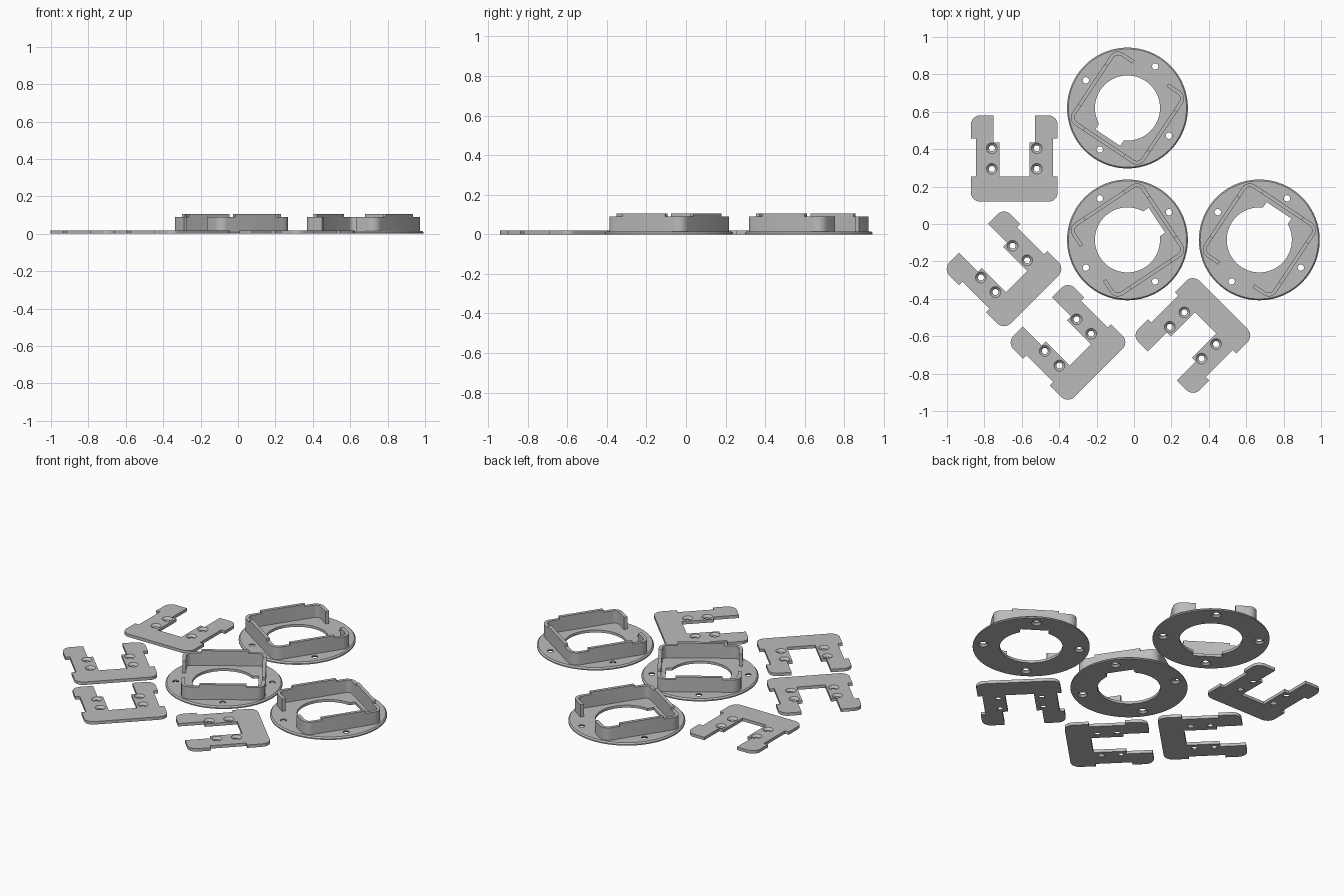
import bpy, bmesh, math
from mathutils import Matrix, Vector

if "Cube" in bpy.data.objects:
    bpy.data.objects.remove(bpy.data.objects["Cube"])

grey = bpy.data.materials.new("light_grey")
grey.diffuse_color = (0.5, 0.5, 0.5, 1)
grey.use_nodes = True
grey.node_tree.nodes["Principled BSDF"].inputs["Base Color"].default_value = grey.diffuse_color


def finish(name, bm):
    bmesh.ops.recalc_face_normals(bm, faces=bm.faces)
    mesh = bpy.data.meshes.new(name)
    bm.to_mesh(mesh)
    bm.free()
    mesh.materials.append(grey)
    ob = bpy.data.objects.new(name, mesh)
    bpy.context.collection.objects.link(ob)
    return ob


def rounded(points, steps=6):
    """Outline from (x, y, corner radius) points."""
    out = []
    for i, (x, y, r) in enumerate(points):
        p = Vector((x, y))
        if not r:
            out.append(p)
            continue
        a = (Vector(points[i - 1][:2]) - p).normalized() * r
        b = (Vector(points[(i + 1) % len(points)][:2]) - p).normalized() * r
        c = p + a + b
        for k in range(steps + 1):
            t = k / steps * math.pi / 2
            out.append(c - b * math.cos(t) - a * math.sin(t))
    return out


def prism(name, outline, z0, z1):
    bm = bmesh.new()
    face = bm.faces.new([bm.verts.new((p[0], p[1], z0)) for p in outline])
    ext = bmesh.ops.extrude_face_region(bm, geom=[face])
    verts = [v for v in ext["geom"] if isinstance(v, bmesh.types.BMVert)]
    bmesh.ops.translate(bm, verts=verts, vec=(0, 0, z1 - z0))
    return finish(name, bm)


def lathe_solid(name, profile, x=0, y=0, n=32):
    """Closed solid from a bottom-to-top list of (radius, z)."""
    bm = bmesh.new()
    rings = [[bm.verts.new((x + r * math.cos(2 * math.pi * k / n),
                            y + r * math.sin(2 * math.pi * k / n), z))
              for k in range(n)] for r, z in profile]
    for lo, hi in zip(rings, rings[1:]):
        for k in range(n):
            j = (k + 1) % n
            bm.faces.new((lo[k], lo[j], hi[j], hi[k]))
    bm.faces.new(rings[0])
    bm.faces.new(rings[-1])
    return finish(name, bm)


def cut(ob, cutter):
    mod = ob.modifiers.new("cut", 'BOOLEAN')
    mod.operation, mod.solver, mod.object = 'DIFFERENCE', 'EXACT', cutter
    bpy.context.view_layer.objects.active = ob
    bpy.ops.object.modifier_apply(modifier=mod.name)
    bpy.data.objects.remove(cutter)


def place(ob, x, y, angle):
    ob.data.transform(Matrix.Translation((x, y, 0)) @ Matrix.Rotation(math.radians(angle), 4, 'Z'))
    bpy.ops.object.select_all(action='DESELECT')
    ob.select_set(True)
    bpy.context.view_layer.objects.active = ob
    bpy.ops.object.shade_smooth_by_angle(angle=math.radians(25))


def mirrored(half):
    return half + [(-x, y, r) for x, y, r in reversed(half)]


# U-shaped retaining clips with countersunk screw holes
T = 0.018
CLIP = mirrored([(0.08, -0.095, 0), (0.08, 0.087, 0), (0.11, 0.087, 0), (0.11, 0.231, 0),
                 (0.232, 0.231, 0.05), (0.232, 0.108, 0), (0.206, 0.108, 0),
                 (0.206, -0.095, 0), (0.232, -0.095, 0), (0.232, -0.231, 0.05)])


def clip(i, x, y, angle):
    ob = prism(f"clip_{i}", rounded(CLIP), 0, T)
    for sx in (-1, 1):
        for sy in (-1, 1):
            cut(ob, lathe_solid("cutter", [(0.016, -0.01), (0.016, 0.005), (0.029, T), (0.029, 0.03)],
                                sx * 0.12, sy * 0.055, 24))
    place(ob, x, y, angle)


# Round base plates, each with an open square frame on top
H, W, P = 0.232, 0.02, 0.015
I = H - W
FRAME = mirrored([(0.11, H, 0), (H, H, 0.05), (H, -H, 0.05)])
FRAME += [(-I, -I, 0.03), (-I, I, 0.03), (-0.11, I, 0)]
FRAME = FRAME[:3] + [(-H, -H, 0.05), (-H, H, 0.05), (-0.11, H, 0), (-0.11, I, 0),
                     (-I, I, 0.03), (-I, -I, 0.03), (I, -I, 0.03), (I, I, 0.03), (0.11, I, 0)]


def holder(i, x, y, angle):
    plate = lathe_solid(f"base_plate_{i}", [(0.323, 0), (0.323, 0.007), (0.316, P)], n=96)
    cut(plate, lathe_solid("cutter", [(0.174, -0.01), (0.174, 0.05)], n=64))
    # notch beside the closed wall
    cut(plate, prism("cutter", [(-0.08, -0.19), (0.08, -0.19), (0.08, -0.1), (-0.08, -0.1)], -0.01, 0.05))
    for k in range(4):
        a = k * math.pi / 2
        cut(plate, lathe_solid("cutter", [(0.028, -0.01), (0.028, 0), (0.017, 0.011), (0.017, 0.03)],
                               0.267 * math.cos(a), 0.267 * math.sin(a), 24))
    place(plate, x, y, angle)
    place(prism(f"frame_wall_{i}", rounded(FRAME), P, 0.09), x, y, angle)
    # raised tabs on the three full walls
    for side, turn in (("left", -90), ("back", 0), ("right", 90)):
        tab = prism(f"raised_tab_{side}_{i}", [(-0.13, -H), (0.13, -H), (0.13, -I), (-0.13, -I)], 0.09, 0.105)
        place(tab, x, y, angle + turn)


for i, spot in enumerate([(-0.64, 0.35, 0), (-0.695, -0.24, 45), (-0.353, -0.633, 45), (0.315, -0.596, 135)], 1):
    clip(i, *spot)
for i, spot in enumerate([(-0.035, 0.62, -33.7), (-0.035, -0.085, 123.7), (0.67, -0.085, 146.3)], 1):
    holder(i, *spot)
